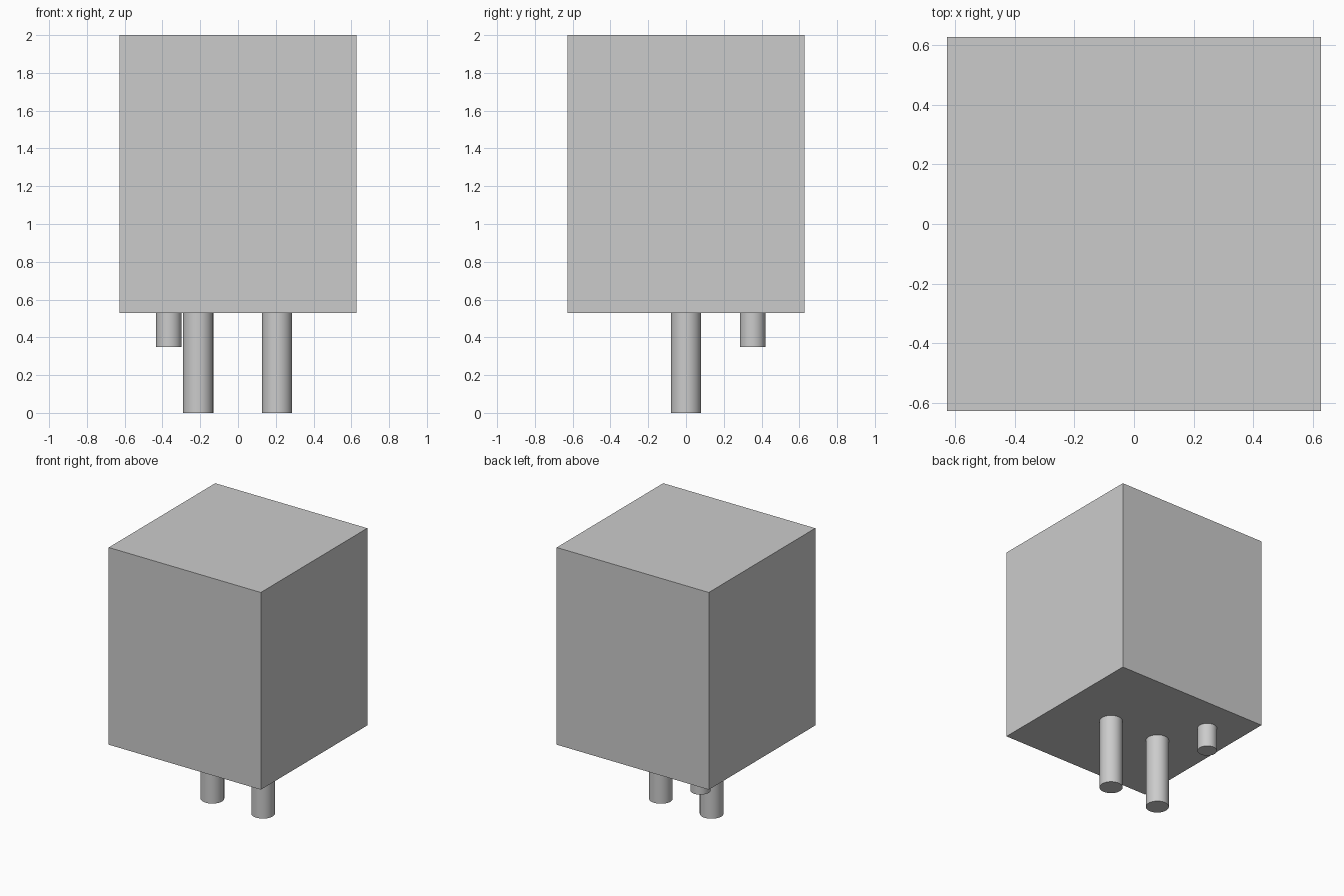
import bpy
import math

default_cube = bpy.data.objects.get("Cube")
if default_cube:
    bpy.data.objects.remove(default_cube, do_unlink=True)

BODY_WIDTH = 1.254
BODY_BOTTOM = 0.53
TOP = 2.0

grey = bpy.data.materials.new("light_grey")
grey.use_nodes = True
colour = (0.6, 0.6, 0.6, 1)
grey.diffuse_color = colour
grey.node_tree.nodes["Principled BSDF"].inputs["Base Color"].default_value = colour


def pin(name, x, y, radius, bottom):
    """Round pin hanging from the underside of the body."""
    height = BODY_BOTTOM - bottom
    bpy.ops.mesh.primitive_cylinder_add(
        vertices=32, radius=radius, depth=height,
        location=(x, y, bottom + height / 2))
    obj = bpy.context.object
    obj.name = name
    obj.data.materials.append(grey)
    bpy.ops.object.shade_smooth_by_angle(angle=math.radians(30))


# Plain box body
bpy.ops.mesh.primitive_cube_add(size=1, location=(0, 0, (BODY_BOTTOM + TOP) / 2))
body = bpy.context.object
body.name = "body"
body.dimensions = (BODY_WIDTH, BODY_WIDTH, TOP - BODY_BOTTOM)
bpy.ops.object.transform_apply(location=False, rotation=False, scale=True)
body.data.materials.append(grey)

# Two long pins and one short locating pin
pin("left_pin", 0.207, 0, 0.08, 0)
pin("right_pin", -0.211, 0, 0.08, 0)
pin("locating_pin", -0.366, 0.353, 0.068, 0.35)
